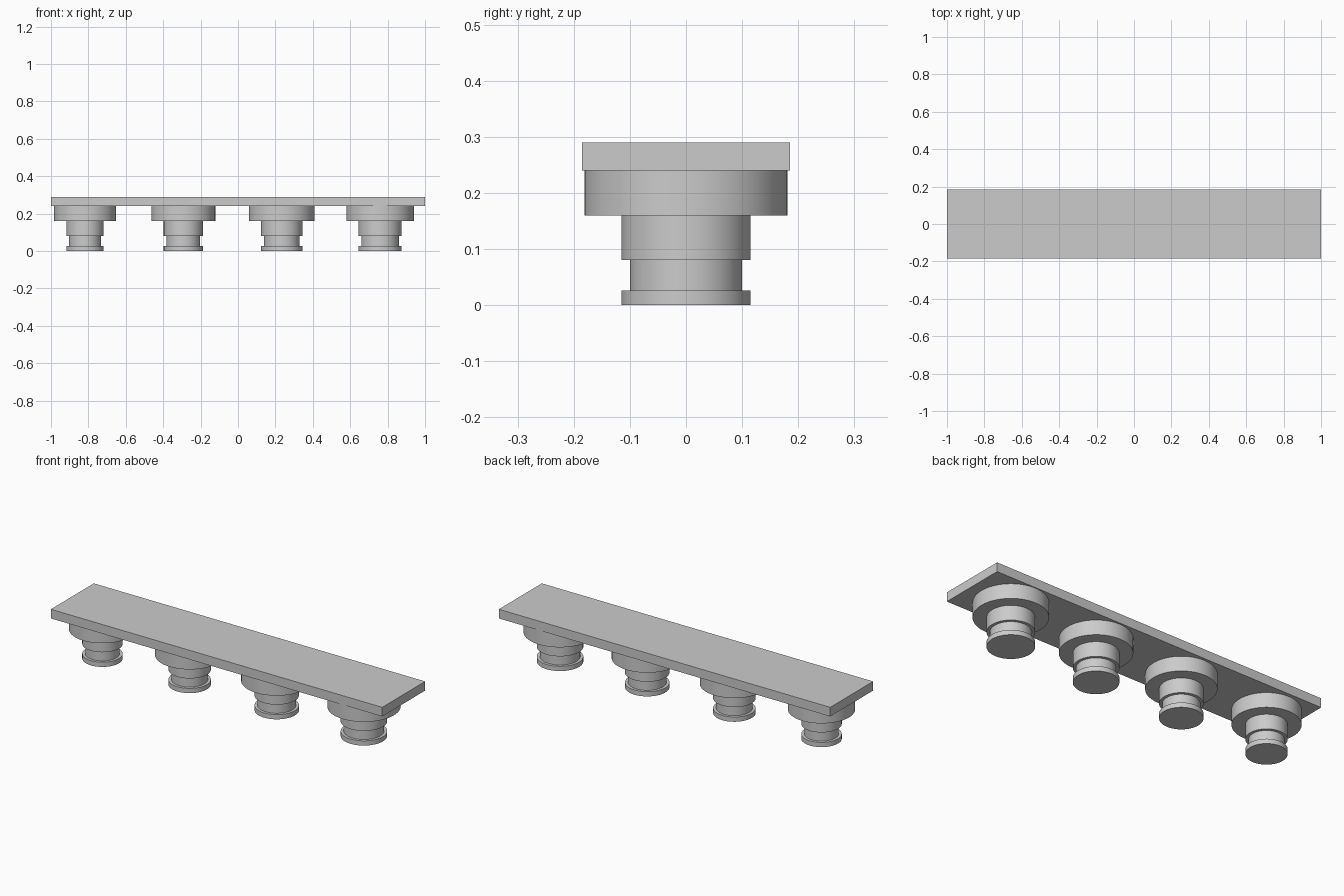
import bpy
import math

cube = bpy.data.objects.get("Cube")
if cube:
    bpy.data.objects.remove(cube, do_unlink=True)

# Single plain grey finish
grey = bpy.data.materials.new("light_grey")
grey.use_nodes = True
colour = (0.6, 0.6, 0.6, 1)
grey.diffuse_color = colour
grey.node_tree.nodes["Principled BSDF"].inputs["Base Color"].default_value = colour


def finish(name):
    obj = bpy.context.object
    obj.name = name
    obj.data.name = name
    obj.data.materials.append(grey)
    return obj


def disc(name, x, radius, bottom, top):
    bpy.ops.mesh.primitive_cylinder_add(
        vertices=64, radius=radius, depth=top - bottom,
        location=(x, 0, (bottom + top) / 2))
    finish(name)
    bpy.ops.object.shade_smooth_by_angle(angle=math.radians(30))


# Flat board across the top
bpy.ops.mesh.primitive_cube_add(size=1, location=(0, 0, 0.265))
board = finish("top_board")
board.scale = (2, 0.37, 0.05)
bpy.ops.object.transform_apply(location=False, rotation=False, scale=True)

# Four stepped round pedestals, growing slightly towards +x
for i in range(4):
    x = -0.818 + 0.526 * i
    grow = 0.005 * i
    n = i + 1
    disc(f"pedestal_{n}_foot", x, 0.1 + grow, 0, 0.026)
    disc(f"pedestal_{n}_neck", x, 0.085 + grow, 0.026, 0.08)
    disc(f"pedestal_{n}_body", x, 0.1 + grow, 0.08, 0.16)
    disc(f"pedestal_{n}_collar", x, 0.166 + grow, 0.16, 0.24)
